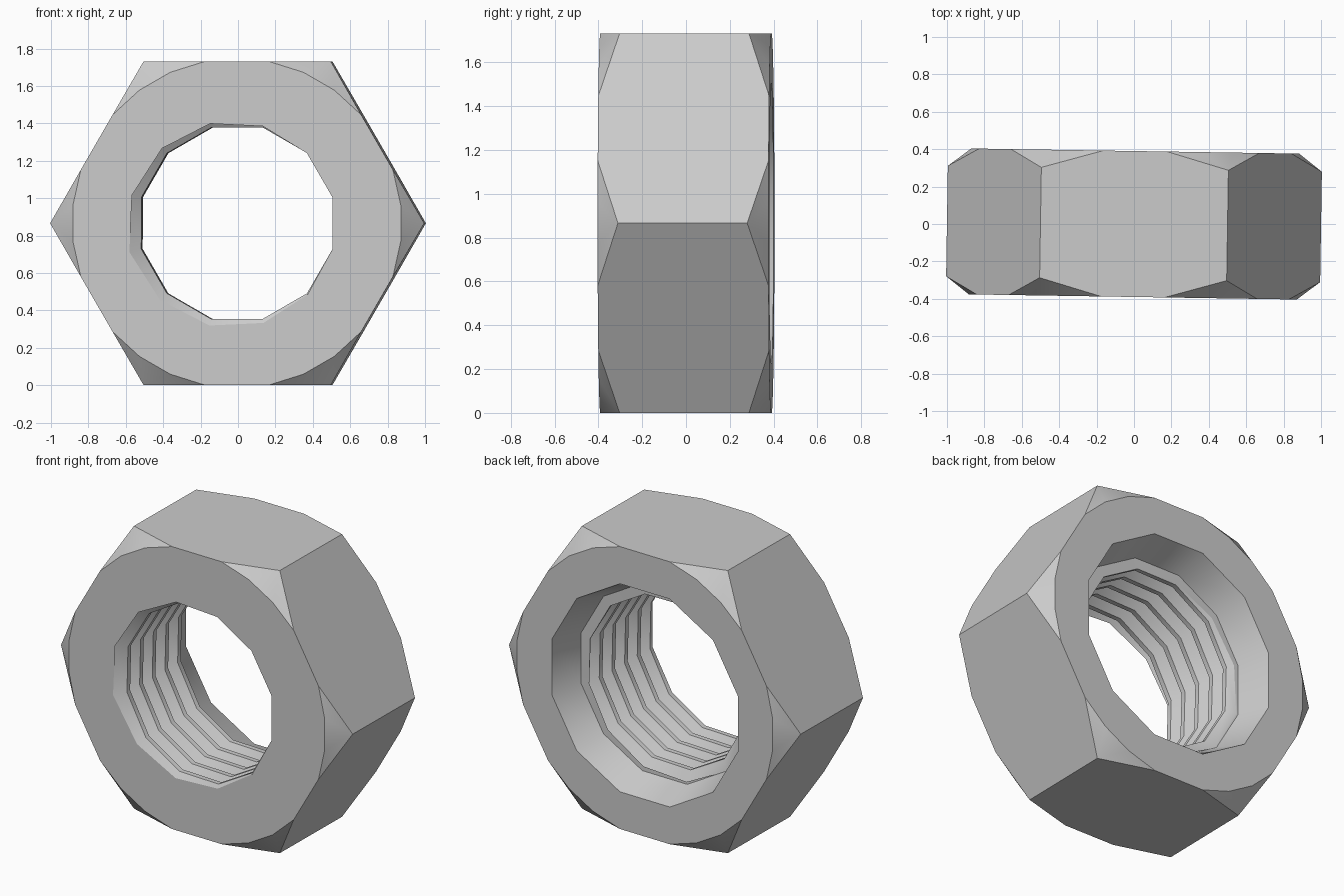
import bpy, bmesh
from math import sin, cos, pi, radians
from mathutils import Matrix, Vector

cube = bpy.data.objects.get("Cube")
if cube:
    bpy.data.objects.remove(cube)

HALF = 0.39            # half thickness
CORNER = 0.295         # half length of the hexagon's corner edges
BEVEL_R = 0.882        # radius of the bevelled rim
CREST, ROOT = 0.53, 0.595
PITCH = 0.12
SINK_Y, SINK_R = 0.2, 0.66
SIDES = 12

bm = bmesh.new()


def point(radius, degrees, y):
    a = radians(degrees)
    return bm.verts.new((radius * cos(a), y, radius * sin(a)))


# Hexagonal body: six flats and a bevel fan on every corner
corners, rims = [], []
for i in range(6):
    pair, arcs = [], []
    for side in (-1, 1):
        pair.append(point(1.0, 60 * i, side * CORNER))
        arcs.append([point(BEVEL_R, 60 * i + d, side * HALF)
                     for d in (-18.9, -6.2, 6.2, 18.9)])
        for a, b in zip(arcs[-1], arcs[-1][1:]):
            bm.faces.new((pair[-1], a, b))
    corners.append(pair)
    rims.append(arcs)
for i in range(6):
    n = (i + 1) % 6
    bm.faces.new((corners[i][0], rims[i][0][-1], rims[n][0][0], corners[n][0],
                  corners[n][1], rims[n][1][0], rims[i][1][-1], corners[i][1]))


# Threaded bore: a helical profile trimmed at the front face and the countersink
def thread_radius(t):
    t %= PITCH
    rise = min(t, PITCH - t) / 0.045
    return ROOT + (CREST - ROOT) * min(rise, 1.0)


columns = []
for j in range(SIDES + 1):
    angle = 15 + 360 * j / SIDES
    root_y = -HALF - (angle - 195) / 360 * PITCH
    column = []
    for turn in range(-2, 8):
        for step in (0, 0.045, 0.075):
            y = root_y + turn * PITCH + step
            y = min(max(y, -HALF), SINK_Y)
            column.append(point(thread_radius(y - root_y), angle, y))
    column.append(point(ROOT, angle, SINK_Y + 0.001))
    column.append(point(SINK_R, angle, HALF))
    columns.append(column)
for left, right in zip(columns, columns[1:]):
    for k in range(len(left) - 1):
        bm.faces.new((left[k], right[k], right[k + 1], left[k + 1]))
bmesh.ops.remove_doubles(bm, verts=bm.verts[:], dist=0.0002)

# Flat ring on the front and on the back
for side in (-1, 1):
    border = [e for e in bm.edges if e.is_boundary
              and all(abs(v.co.y - side * HALF) < 0.001 for v in e.verts)]
    bmesh.ops.triangle_fill(bm, edges=border, use_beauty=True,
                            normal=Vector((0, side, 0)))
bmesh.ops.recalc_face_normals(bm, faces=bm.faces[:])

# Stand it upright with a slight turn
bm.transform(Matrix.Translation((0, 0, 0.866)) @ Matrix.Rotation(radians(-0.9), 4, 'Z'))
mesh = bpy.data.meshes.new("hex_nut")
bm.to_mesh(mesh)
bm.free()
nut = bpy.data.objects.new("hex_nut", mesh)
bpy.context.collection.objects.link(nut)

# Plain grey metal
grey = bpy.data.materials.new("grey_metal")
grey.use_nodes = True
colour = (0.6, 0.6, 0.6, 1)
grey.diffuse_color = colour
grey.node_tree.nodes["Principled BSDF"].inputs["Base Color"].default_value = colour
mesh.materials.append(grey)

bpy.ops.object.select_all(action='DESELECT')
nut.select_set(True)
bpy.context.view_layer.objects.active = nut
bpy.ops.object.shade_smooth_by_angle(angle=radians(31))
